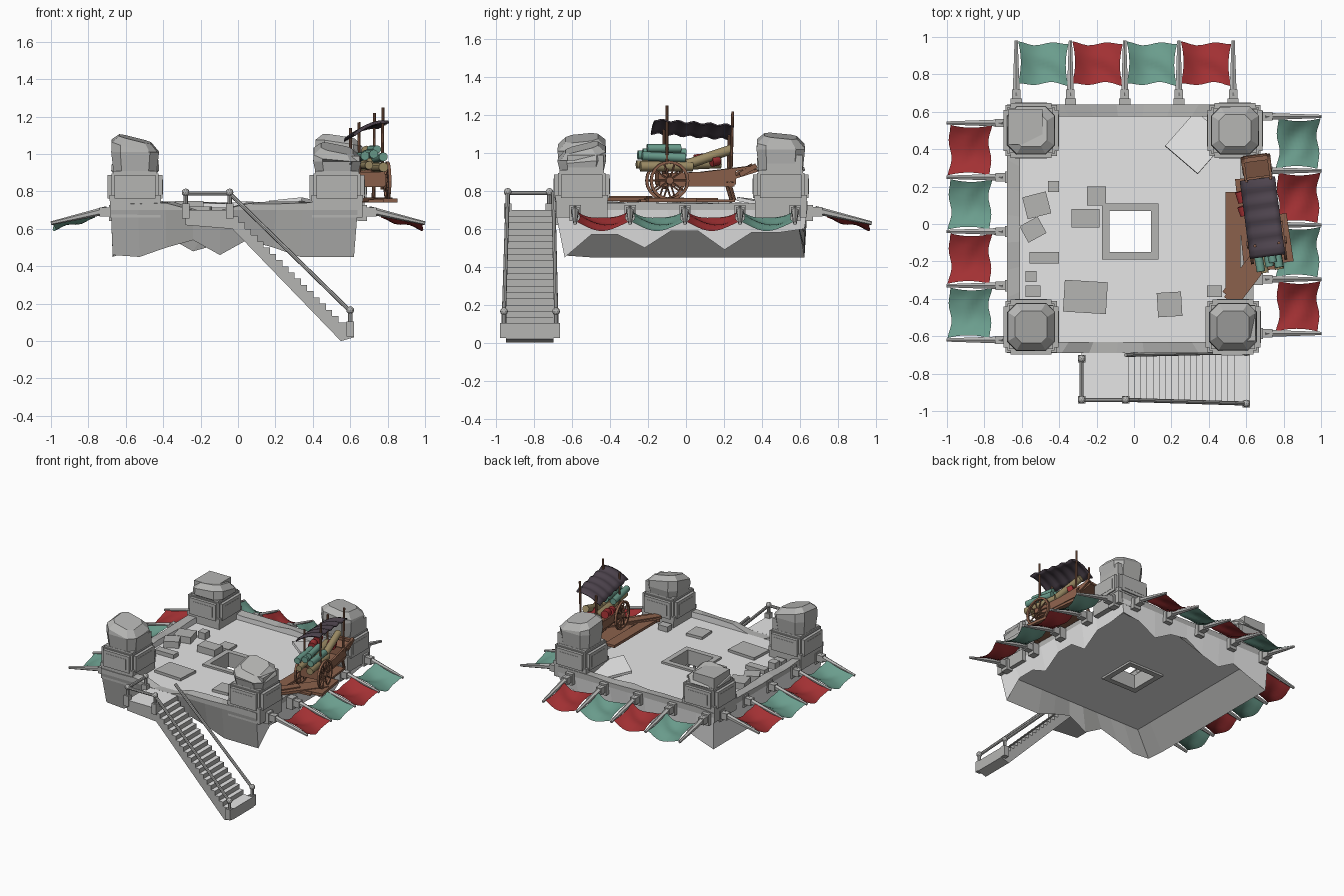
import bpy, bmesh, math, random
from mathutils import Vector, Matrix, Euler

random.seed(4)
if "Cube" in bpy.data.objects:
    bpy.data.objects.remove(bpy.data.objects["Cube"])


def material(name, *rgb):
    m = bpy.data.materials.new(name)
    m.use_nodes = True
    m.diffuse_color = (*rgb, 1)
    m.node_tree.nodes["Principled BSDF"].inputs["Base Color"].default_value = (*rgb, 1)
    return m


PALE = material("pale stone", .79, .79, .79)
GREY = material("grey stone", .46, .46, .45)
RED = material("red cloth", .36, .03, .033)
TEAL = material("teal cloth", .145, .335, .265)
WOOD = material("brown wood", .26, .12, .072)
DARK = material("dark canopy", .075, .057, .075)
TAN = material("tan cloth", .33, .26, .13)


def finish(bm, name, mats, smooth=False, matrix=None):
    bmesh.ops.recalc_face_normals(bm, faces=bm.faces)
    me = bpy.data.meshes.new(name)
    bm.to_mesh(me)
    bm.free()
    for m in mats:
        me.materials.append(m)
    ob = bpy.data.objects.new(name, me)
    bpy.context.collection.objects.link(ob)
    if matrix:
        ob.matrix_world = matrix
    if smooth:
        bpy.ops.object.select_all(action="DESELECT")
        bpy.context.view_layer.objects.active = ob
        ob.select_set(True)
        bpy.ops.object.shade_smooth_by_angle(angle=math.radians(40))
    return ob


def box(bm, c, s, rot=(0, 0, 0)):
    m = Matrix.Translation(c) @ Euler(rot).to_matrix().to_4x4() @ Matrix.Diagonal((*s, 1))
    bmesh.ops.create_cube(bm, size=1, matrix=m)


def rod(bm, a, b, r0, r1=None, n=8):
    a, b = Vector(a), Vector(b)
    m = Matrix.Translation((a + b) / 2) @ (b - a).to_track_quat("Z", "Y").to_matrix().to_4x4()
    bmesh.ops.create_cone(bm, cap_ends=True, segments=n, radius1=r0,
                          radius2=r0 if r1 is None else r1, depth=(b - a).length, matrix=m)


def loft(bm, rings, closed=False):
    loops = [[bm.verts.new(p) for p in r] for r in rings]
    pairs = list(zip(loops, loops[1:] + loops[:1])) if closed else list(zip(loops, loops[1:]))
    n = len(loops[0])
    bands = [[bm.faces.new((a[i], a[(i + 1) % n], b[(i + 1) % n], b[i])) for i in range(n)]
             for a, b in pairs]
    if not closed:
        bm.faces.new(loops[0])
        bm.faces.new(loops[-1])
    return bands


# Platform: a thin floor with a raised rim and a hanging, broken skirt
N = 9
SKIRT = [(.46, .45, .50, .54, .46, .54, .50, .45, .45),   # front
         (.45, .57, .57, .50, .59, .59, .49, .58, .58),   # left
         (.60, .58, .50, .58, .60, .52, .48, .56, .50),   # back
         (.45,) * N]                                      # right


def square(x0, x1, y0, y1, height):
    corners = [Vector((x0, y0)), Vector((x1, y0)), Vector((x1, y1)), Vector((x0, y1))]
    out = []
    for k in range(4):
        for i in range(N):
            p = corners[k].lerp(corners[(k + 1) % 4], i / N)
            out.append((p.x, p.y, height(k, i, p)))
    return out


def flat(z):
    return lambda k, i, p: z


def skirt(k, i, p):
    return SKIRT[k][i]


def rim(k, i, p):
    return .70 if k == 0 and -.32 < p.x < .02 else .74 + random.uniform(-.008, .008)


bm = bmesh.new()
shaft = (-.17, .13, -.19, .11)
outer = (-.68, .64, -.69, .64)
inner = (-.61, .57, -.63, .575)
bands = loft(bm, [square(*shaft, flat(.62)), square(-.53, .59, -.59, .59, flat(.62)),
                  square(-.67, .62, -.64, .625, skirt),
                  square(*outer, flat(.70)), square(*outer, rim),
                  square(*inner, rim), square(*inner, flat(.70)),
                  square(*shaft, flat(.70))], closed=True)
for b, band in enumerate(bands):
    for i, f in enumerate(band):
        f.material_index = 1 if b in (1, 3, 4) or (b == 2 and i < N) else 0
finish(bm, "platform", [PALE, GREY])

# Stone kerb around the shaft
bm = bmesh.new()
for x in (-.15, .11):
    box(bm, (x, -.04, .66), (.04, .30, .11))
for y in (-.17, .09):
    box(bm, (-.02, y, .66), (.22, .04, .11))
finish(bm, "shaft_kerb", [GREY])


# Corner towers with panelled bases and broken tops
def octagon(h, z, tilt):
    c = h * .62
    pts = [(h, -c), (h, c), (c, h), (-c, h), (-h, c), (-h, -c), (-c, -h), (c, -h)]
    return [(x, y, z + tilt[0] * x + tilt[1] * y) for x, y in pts]


towers = [("front_right", -.55, -.55, (-.25, .1), 1.08), ("front_left", .53, -.55, (-.2, .25), 1.03),
          ("back_right", -.55, .50, (.1, -.2), .98), ("back_left", .54, .50, (-.15, -.1), 1.09)]
for name, x, y, tilt, top in towers:
    bm = bmesh.new()
    box(bm, (0, 0, .705), (.27, .27, .09))
    box(bm, (0, 0, .82), (.25, .25, .15))
    box(bm, (0, 0, .765), (.275, .275, .03))
    box(bm, (0, 0, .895), (.235, .235, .03))
    for k in range(4):
        a = k * math.pi / 2
        d = Vector((math.cos(a), math.sin(a), 0))
        box(bm, d * .132 + Vector((0, 0, .825)), (.03, .22, .125), (0, 0, a))
        box(bm, d * .142 + Vector((0, 0, .825)), (.014, .17, .08), (0, 0, a))
    loft(bm, [octagon(.115, .90, (0, 0)), octagon(.128, top - .07, (0, 0)),
              octagon(.125, top - .04, tilt), octagon(.085, top, tilt)])
    box(bm, (.03 if tilt[0] < 0 else -.03, .02, .945), (.18, .19, .09))
    finish(bm, name + "_tower", [GREY], matrix=Matrix.Translation((x, y, 0)))

# Loose slabs on the floor: x, y, width, depth, height, turn
slabs = [(-.52, .10, .13, .12, .05, .25), (-.54, -.03, .11, .10, .05, .5), (-.43, .20, .06, .06, .05, 0),
         (-.26, .03, .15, .10, .05, 0), (-.20, .15, .10, .10, .02, 0), (-.48, -.18, .16, .06, .03, 0),
         (-.55, -.28, .06, .06, .05, 0), (-.54, -.36, .08, .06, .03, 0), (-.26, -.39, .23, .17, .02, -.06),
         (.19, -.43, .13, .13, .02, .06), (.43, -.36, .08, .06, .04, 0)]
bm = bmesh.new()
for x, y, w, d, h, r in slabs:
    box(bm, (x, y, .70 + h / 2), (w, d, h), (0, 0, r))
finish(bm, "loose_slabs", [GREY])
bm = bmesh.new()
box(bm, (.335, .435, .73), (.25, .23, .02), (-.08, .16, .85))
finish(bm, "fallen_slab", [PALE])

# Staircase: stepped profile pushed through its width, with landing
STEPS = 18
run, drop = .60 / STEPS, .60 / STEPS
profile = [(-.28, .62), (-.28, .70), (-.03, .70)]
for i in range(STEPS):
    x, z = -.03 + i * run, .70 - (i + 1) * drop
    profile += [(x, z), (x + run, z)]
profile += [(.62, .10), (.62, .02), (.55, 0), (-.03, .60)]
bm = bmesh.new()
face = bm.faces.new([bm.verts.new((x, -.95, z)) for x, z in profile])
moved = bmesh.ops.extrude_face_region(bm, geom=[face])["geom"]
bmesh.ops.translate(bm, vec=(0, .25, 0), verts=[v for v in moved if isinstance(v, bmesh.types.BMVert)])
box(bm, (-.155, -.69, .66), (.25, .06, .079))
bmesh.ops.recalc_face_normals(bm, faces=bm.faces)
for f in bm.faces:
    f.material_index = 0 if f.normal.z > .9 else 1
finish(bm, "staircase", [PALE, GREY])

# Railing posts and handrails on both sides of the stairs
bm = bmesh.new()
posts = [(-.28, -.94, .66), (-.045, -.94, .66), (.60, -.96, .03),
         (-.28, -.72, .66), (-.045, -.70, .66), (.60, -.685, .03)]
for x, y, z in posts[:4] + posts[5:]:
    box(bm, (x, y, z + .035), (.04, .04, .08))
    rod(bm, (x, y, z + .07), (x, y, z + .13), .012)
    bmesh.ops.create_icosphere(bm, subdivisions=2, radius=.021, matrix=Matrix.Translation((x, y, z + .135)))
for a, b in ((0, 1), (1, 2), (0, 3), (4, 5)):
    rod(bm, Vector(posts[a]) + Vector((0, 0, .13)), Vector(posts[b]) + Vector((0, 0, .13)), .011)
finish(bm, "railing", [GREY])


# Banner rows: local x runs along the wall, local y points outward
def banners(name, place):
    bm = bmesh.new()
    for k in range(5):
        x = (k - 2) * .29
        box(bm, (x, -.005, .685), (.06, .05, .085))
        box(bm, (x, .035, .69), (.045, .07, .05))
        rod(bm, (x, .03, .70), (x, .33, .63), .022, .01, 6)
    finish(bm, name + "_banner_poles", [GREY], matrix=place)
    bm = bmesh.new()
    for k in range(4):
        n = 10
        grid = bmesh.ops.create_grid(bm, x_segments=n, y_segments=n, size=.5)["verts"]
        for v in grid:
            u, w = v.co.x, v.co.y
            bow = 1 - 4 * u * u
            v.co = ((k - 1.5) * .29 + u * (.27 - .03 * (1 - 4 * w * w)),
                    .207 + w * .225 - .015 * bow * w + .008 * math.sin(u * 9),
                    .664 - w * .055 - .04 * bow + .008 * math.sin(w * 9 + u * 5) * bow)
        for f in {f for v in grid for f in v.link_faces}:
            f.material_index = k % 2
    finish(bm, name + "_banners", [TEAL, RED], True, place)


def placed(x, y, turn):
    return Matrix.Translation((x, y, 0)) @ Matrix.Rotation(turn, 4, "Z")


banners("left", placed(.67, -.005, -math.pi / 2))
banners("right", placed(-.67, -.04, math.pi / 2))
banners("back", placed(-.05, .65, 0))

# Plank ramp below the cart
bm = bmesh.new()
box(bm, (.53, -.09, .753), (.08, .52, .02))
box(bm, (.65, -.22, .757), (.11, .44, .02), (0, 0, -.65))
box(bm, (.58, -.30, .765), (.06, .26, .02), (0, 0, -.6))
box(bm, (.77, -.08, .752), (.13, .26, .02), (0, 0, .15))
box(bm, (.66, .0, .749), (.19, .50, .015), (0, 0, .1))
finish(bm, "plank_ramp", [WOOD])

# Market cart: local y runs along it
cart = Matrix.Translation((.695, .01, .75)) @ Matrix.Rotation(.13, 4, "Z")
bm = bmesh.new()
box(bm, (0, .04, .085), (.14, .40, .02))
for s in (-1, 1):
    box(bm, (s * .07, .04, .12), (.012, .40, .06), (.04, 0, 0))
    box(bm, (s * .068, .13, .15), (.014, .46, .016), (.12, 0, 0))
    box(bm, (s * .07, .31, .16), (.018, .10, .025), (.5, 0, 0))
    rod(bm, (s * .06, .24, 0), (s * .06, .21, .10), .01)
    rod(bm, (s * .06, -.12, .06), (s * .065, -.12, .46 + s * .04), .008)
    rod(bm, (s * .06, .22, .06), (s * .065, .23, .43 + s * .04), .008)
for y in (-.16, .24):
    box(bm, (0, y, .12), (.14, .012, .07))
box(bm, (0, .34, .175), (.16, .025, .02))
box(bm, (0, .30, .14), (.13, .13, .015), (.3, 0, 0))
rod(bm, (-.10, -.11, .105), (.10, -.11, .105), .012)
finish(bm, "cart_body", [WOOD], matrix=cart)

# Spoked wheels
for name, x in (("left", .09), ("right", -.09)):
    bm = bmesh.new()
    rings = []
    for k in range(20):
        a = k * math.tau / 20
        rings.append([(dx, r * math.cos(a), r * math.sin(a))
                      for r, dx in ((.09, -.008), (.105, -.008), (.105, .008), (.09, .008))])
    loft(bm, rings, closed=True)
    for k in range(10):
        a = k * math.tau / 10
        rod(bm, (0, 0, 0), (0, .092 * math.cos(a), .092 * math.sin(a)), .005, n=5)
    rod(bm, (-.018, 0, 0), (.018, 0, 0), .02, n=10)
    finish(bm, name + "_cart_wheel", [WOOD], matrix=cart @ Matrix.Translation((x, -.11, .105)))

# Tilted, rippled canopy
bm = bmesh.new()
for v in bmesh.ops.create_grid(bm, x_segments=6, y_segments=24, size=.5)["verts"]:
    u, w = v.co.x, v.co.y
    ripple = .006 * math.cos(w * math.tau * 5)
    v.co = (u * .19 - .005, .025 + w * .42, .40 + u * .07 - .03 * w + ripple - .09 * u * u)
canopy = finish(bm, "cart_canopy", [DARK], True, cart)
mod = canopy.modifiers.new("thickness", "SOLIDIFY")
mod.thickness = .008

# Cloth rolls and bundles on the cart: x, start y and z, end y and z, radius
rolls = [("teal", TEAL, [(-.05, -.26, .24, -.03, .235, .024), (.0, -.24, .25, -.01, .25, .024),
                         (.05, -.25, .235, -.02, .225, .024), (.02, -.22, .275, -.04, .275, .022)]),
         ("tan", TAN, [(.03, -.01, .19, .23, .27, .026), (-.03, -.05, .19, .18, .20, .03),
                       (.05, -.26, .18, .02, .18, .026), (-.03, -.27, .19, -.05, .19, .022)]),
         ("red", RED, [(.02, .12, .21, .16, .22, .034), (-.095, .12, .225, .18, .23, .03),
                       (-.095, .05, .215, .10, .22, .028)])]
for name, mat, group in rolls:
    bm = bmesh.new()
    for x, y0, z0, y1, z1, r in group:
        rod(bm, (x, y0, z0), (x - .01, y1, z1), r, n=10)
    finish(bm, name + "_cloth_rolls", [mat], True, cart)
